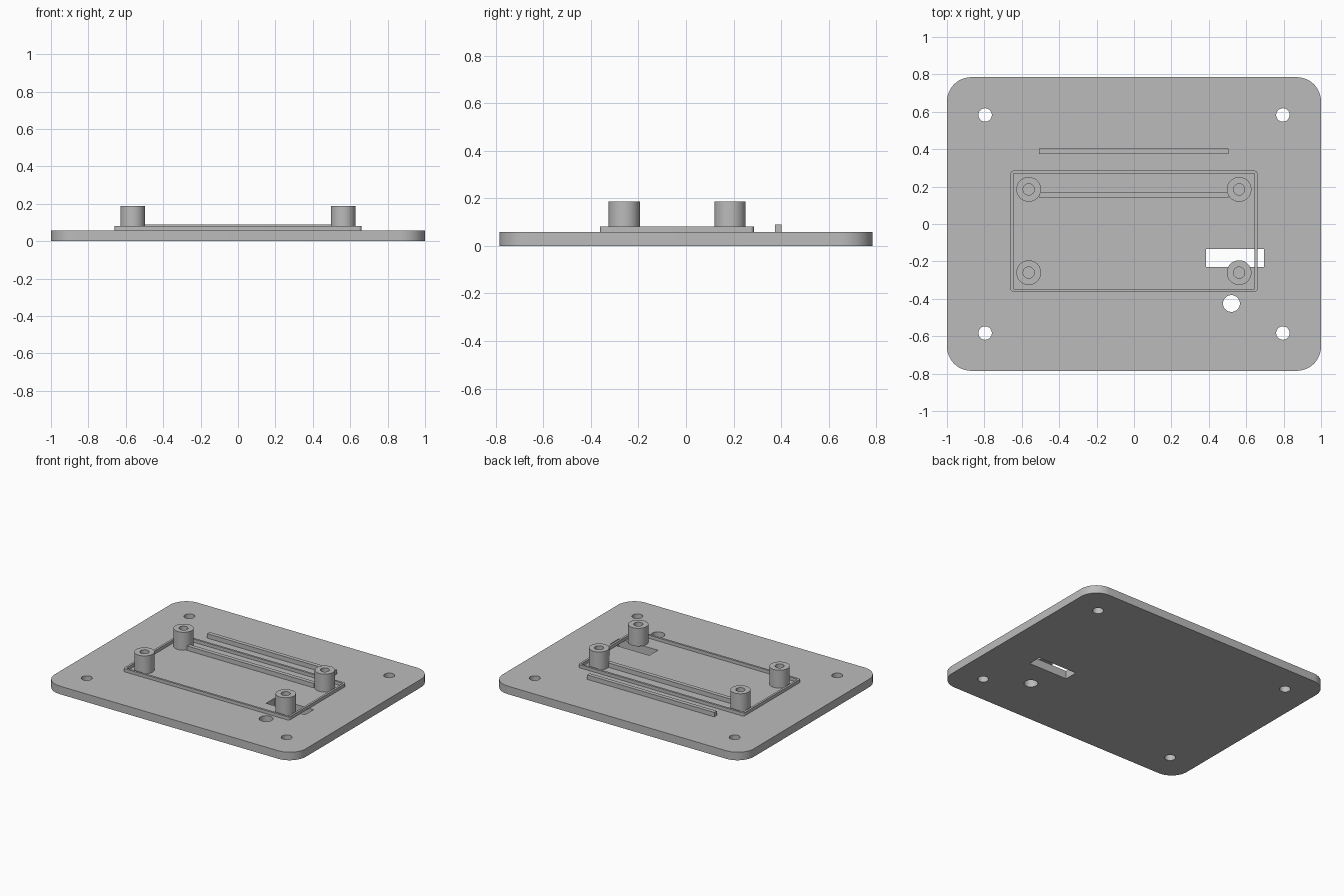
import bpy
import bmesh
from math import cos, sin, pi, radians

cube = bpy.data.objects.get("Cube")
if cube:
    bpy.data.objects.remove(cube, do_unlink=True)

grey = bpy.data.materials.new("plain grey")
grey.use_nodes = True
colour = (0.5, 0.5, 0.5, 1)
grey.diffuse_color = colour
grey.node_tree.nodes["Principled BSDF"].inputs["Base Color"].default_value = colour


def circle(x, y, r, n=48):
    return [(x + r * cos(2 * pi * i / n), y + r * sin(2 * pi * i / n)) for i in range(n)]


def rectangle(x0, x1, y0, y1, r=0, steps=12):
    """Outline of a rectangle, with rounded corners if r is set."""
    if not r:
        return [(x0, y0), (x1, y0), (x1, y1), (x0, y1)]
    centres = [(x1 - r, y1 - r), (x0 + r, y1 - r), (x0 + r, y0 + r), (x1 - r, y0 + r)]
    points = []
    for k, (cx, cy) in enumerate(centres):
        for i in range(steps + 1):
            a = (k + i / steps) * pi / 2
            points.append((cx + r * cos(a), cy + r * sin(a)))
    return points


def extrude(name, loops, z0, z1):
    """Solid from an outer outline followed by any hole outlines."""
    curve = bpy.data.curves.new(name + "_outline", 'CURVE')
    curve.dimensions = '2D'
    curve.fill_mode = 'BOTH'
    curve.extrude = (z1 - z0) / 2
    for loop in loops:
        spline = curve.splines.new('POLY')
        spline.points.add(len(loop) - 1)
        for point, (x, y) in zip(spline.points, loop):
            point.co = (x, y, 0, 1)
        spline.use_cyclic_u = True
    temp = bpy.data.objects.new(name + "_outline", curve)
    bpy.context.collection.objects.link(temp)
    graph = bpy.context.evaluated_depsgraph_get()
    mesh = bpy.data.meshes.new_from_object(temp.evaluated_get(graph))
    bpy.data.objects.remove(temp, do_unlink=True)
    bpy.data.curves.remove(curve)

    bm = bmesh.new()
    bm.from_mesh(mesh)
    bmesh.ops.remove_doubles(bm, verts=bm.verts, dist=0.0001)
    bmesh.ops.translate(bm, verts=bm.verts, vec=(0, 0, (z0 + z1) / 2))
    bmesh.ops.recalc_face_normals(bm, faces=bm.faces)
    bm.to_mesh(mesh)
    bm.free()
    mesh.name = name
    mesh.materials.clear()
    mesh.materials.append(grey)
    obj = bpy.data.objects.new(name, mesh)
    bpy.context.collection.objects.link(obj)
    bpy.ops.object.select_all(action='DESELECT')
    obj.select_set(True)
    bpy.context.view_layer.objects.active = obj
    bpy.ops.object.shade_smooth_by_angle(angle=radians(35))
    return obj


TOP = 0.058

# Base plate with corner screw holes, a cable slot and a round hole
plate = [rectangle(-1, 1, -0.785, 0.785, 0.13)]
plate += [circle(sx * 0.796, sy * 0.583, 0.036) for sx in (-1, 1) for sy in (-1, 1)]
plate.append(circle(0.521, -0.425, 0.045))
plate.append(rectangle(0.385, 0.695, -0.23, -0.133))
extrude("base_plate", plate, 0, TOP)

# Thin raised rim around the board area
extrude("board_rim", [rectangle(-0.66, 0.66, -0.362, 0.285, 0.015, 6),
                      rectangle(-0.645, 0.645, -0.347, 0.27)], TOP, 0.081)

# Two long support ribs
for name, y in (("outer_rib", 0.388), ("inner_rib", 0.157)):
    extrude(name, [rectangle(-0.507, 0.505, y - 0.0145, y + 0.0145)], TOP, 0.09)

# Four hollow standoffs
for side, x in (("right", -0.563), ("left", 0.562)):
    for end, y in (("front", -0.26), ("back", 0.185)):
        extrude(f"{end}_{side}_standoff", [circle(x, y, 0.066), circle(x, y, 0.03)], TOP, 0.187)
